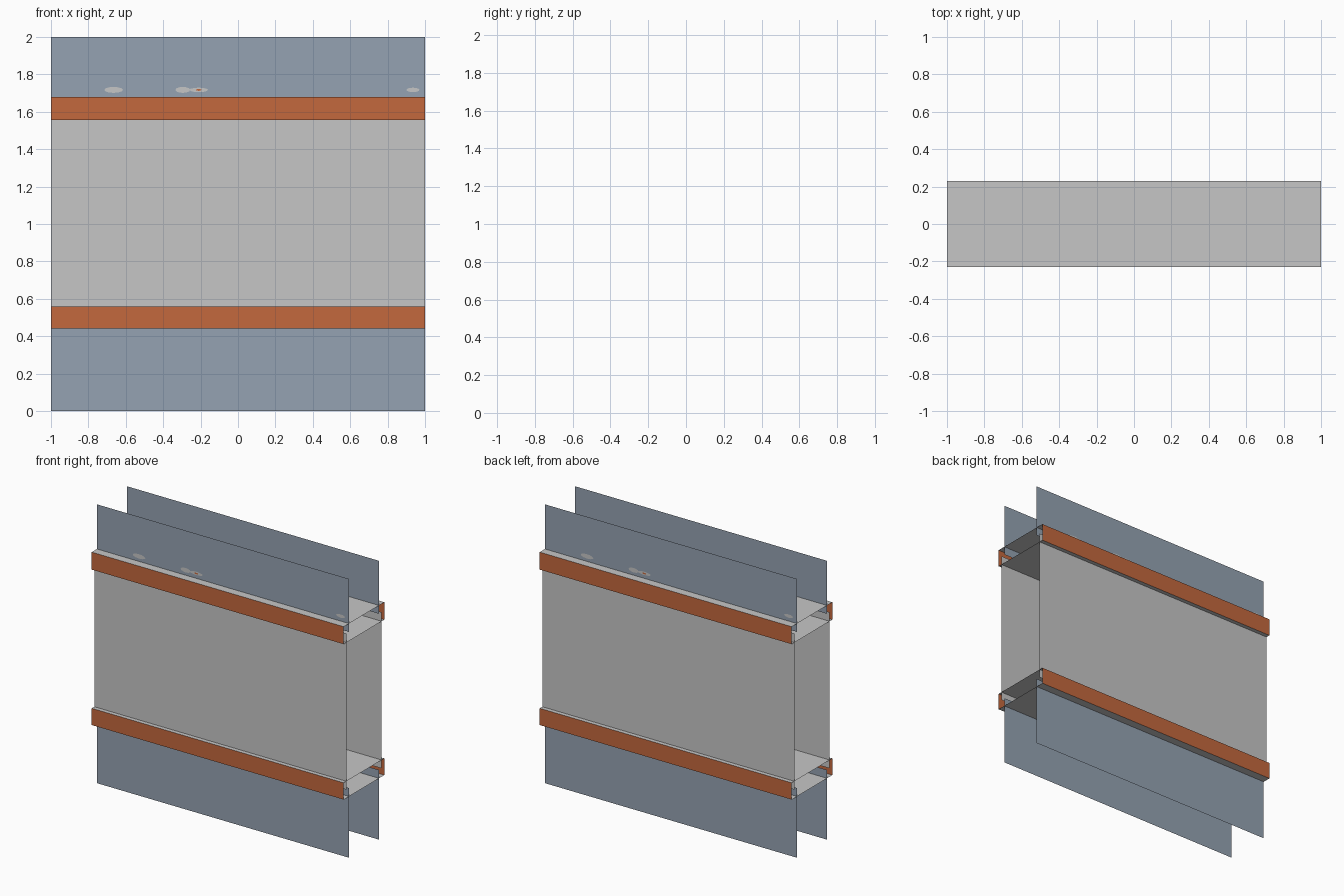
import bpy, math
from mathutils import Vector

if "Cube" in bpy.data.objects:
    bpy.data.objects.remove(bpy.data.objects["Cube"])


def material(name, rgb):
    m = bpy.data.materials.new(name)
    m.diffuse_color = (*rgb, 1)
    m.use_nodes = True
    m.node_tree.nodes["Principled BSDF"].inputs["Base Color"].default_value = m.diffuse_color
    return m


GREY = material("concrete grey", (0.565, 0.565, 0.565))
BLUE = material("slate blue", (0.30, 0.365, 0.445))
RUST = material("rust orange", (0.546, 0.138, 0.048))


def face(name, verts, mat, outward):
    """One flat polygon whose normal points towards 'outward'."""
    pts = [Vector(v) for v in verts]
    if (pts[1] - pts[0]).cross(pts[2] - pts[1]).dot(Vector(outward)) < 0:
        pts.reverse()
    me = bpy.data.meshes.new(name)
    me.from_pydata(pts, [], [range(len(pts))])
    me.materials.append(mat)
    ob = bpy.data.objects.new(name, me)
    bpy.context.collection.objects.link(ob)


def sheet(name, a, b, mat, outward):
    """Strip along x between two (y, z) profile points."""
    face(name, [(-1, *a), (1, *a), (1, *b), (-1, *b)], mat, outward)


def mark(name, side, cx, w, h, mat, lift):
    """Thin oval patch on an upper outer panel."""
    face(name, [(side * (cx + w / 2 * math.cos(i * math.pi / 6)),
                 side * (0.17 + lift),
                 1.717 + h / 2 * math.sin(i * math.pi / 6))
                for i in range(12)], mat, (0, side, 0))


# Open-ended beams: grey top and bottom, rust sides
for label, lo, hi in (("lower", 0.44, 0.56), ("upper", 1.555, 1.68)):
    sheet(label + "_beam_top", (-0.23, hi), (0.23, hi), GREY, (0, 0, 1))
    sheet(label + "_beam_bottom", (-0.23, lo), (0.23, lo), GREY, (0, 0, -1))
    for end, s in (("front", -1), ("back", 1)):
        sheet(f"{label}_beam_{end}", (s * 0.23, lo), (s * 0.23, hi), RUST, (0, s, 0))

# Wall panels on both sides
for end, s in (("front", -1), ("back", 1)):
    out = (0, s, 0)
    sheet(end + "_lower_panel", (s * 0.17, 0), (s * 0.17, 0.5), BLUE, out)
    sheet(end + "_middle_panel", (s * 0.2, 0.5), (s * 0.2, 1.62), GREY, out)
    sheet(end + "_upper_panel", (s * 0.17, 1.62), (s * 0.17, 2), BLUE, out)
    # Worn patches, turned half way round on the back
    for cx, w, h in ((0.665, 0.10, 0.032), (0.295, 0.08, 0.032),
                     (0.21, 0.10, 0.024), (-0.935, 0.07, 0.024)):
        mark(end + "_worn_patch", s, cx, w, h, GREY, 0.002)
    mark(end + "_rust_spot", s, 0.21, 0.03, 0.01, RUST, 0.004)
